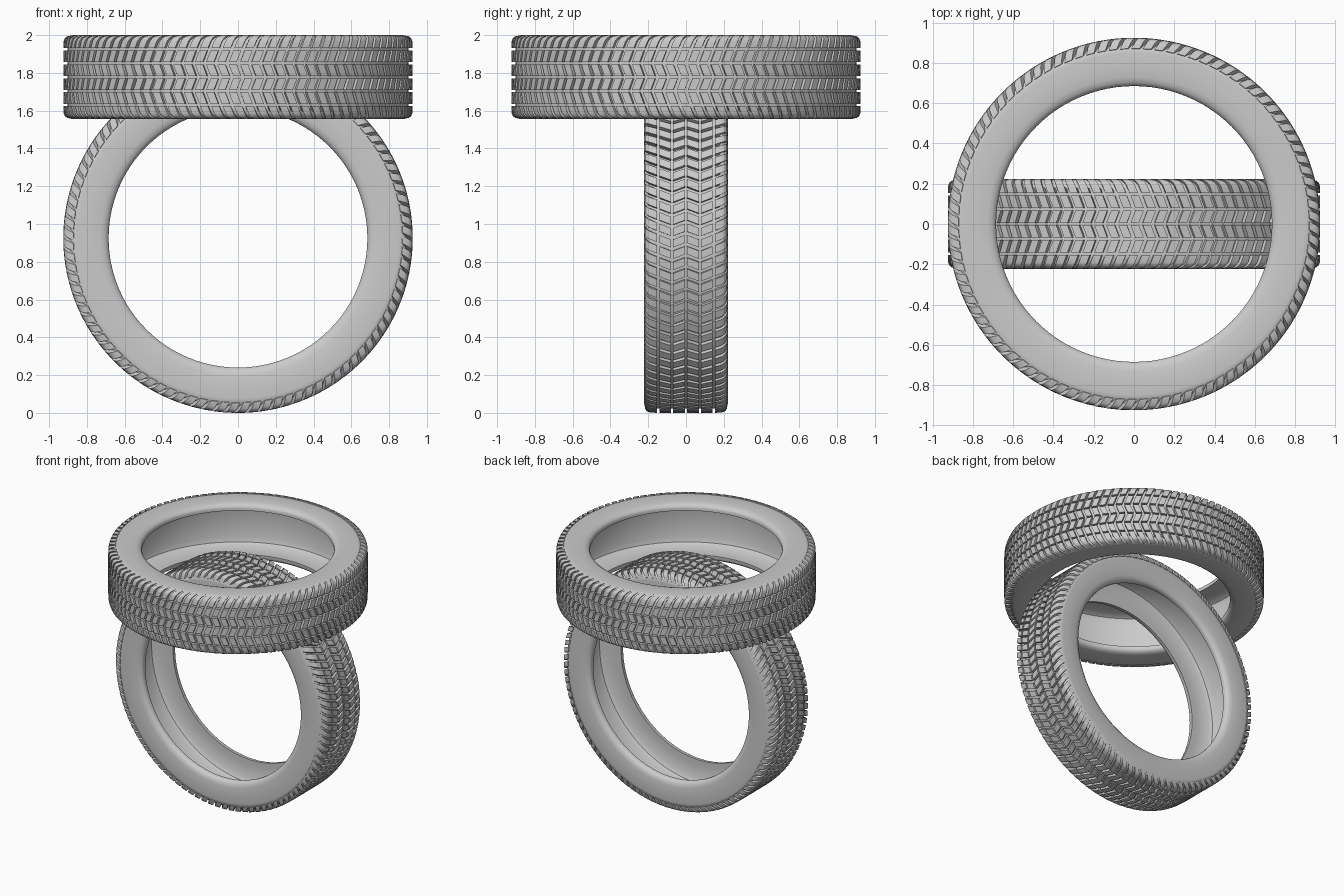
import bpy, bmesh, math

if "Cube" in bpy.data.objects:
    bpy.data.objects.remove(bpy.data.objects["Cube"])

RADIUS = 0.925       # outer tread radius
FLOOR = 0.902        # groove floor radius
HALF = 0.2225        # half of the tyre width
PITCHES = 96         # tread blocks around each tyre
GAP = 0.006          # half width of the grooves running around

rubber = bpy.data.materials.new("grey_rubber")
rubber.use_nodes = True
rubber.diffuse_color = (0.6, 0.6, 0.6, 1)
rubber.node_tree.nodes["Principled BSDF"].inputs["Base Color"].default_value = (0.6, 0.6, 0.6, 1)


def make_mesh(name, bm):
    bmesh.ops.recalc_face_normals(bm, faces=bm.faces)
    mesh = bpy.data.meshes.new(name)
    bm.to_mesh(mesh)
    bm.free()
    mesh.materials.append(rubber)
    return mesh


def polar(r, angle, z):
    return (r * math.cos(angle), r * math.sin(angle), z)


def carcass_mesh():
    """Hollow casing: a closed cross-section revolved around z."""
    half = [(FLOOR, 0), (FLOOR, 0.15), (0.9, 0.19), (0.887, 0.207), (0.872, 0.219),
            (0.85, 0.2215), (0.8, HALF), (0.73, 0.222), (0.705, 0.215), (0.69, 0.204),
            (0.685, 0.192), (0.685, 0.172), (0.72, 0.172), (0.83, 0.172), (0.86, 0.155),
            (0.872, 0.12), (0.872, 0)]
    profile = half + [(r, -z) for r, z in reversed(half[1:-1])]
    bm = bmesh.new()
    steps = PITCHES
    rings = [[bm.verts.new(polar(r, math.tau * i / steps, z)) for r, z in profile]
             for i in range(steps)]
    for i, ring in enumerate(rings):
        following = rings[(i + 1) % steps]
        for j in range(len(profile)):
            k = (j + 1) % len(profile)
            bm.faces.new((ring[j], following[j], following[k], ring[k]))
    return make_mesh("carcass", bm)


def slant(r, z):
    """Angular shift that gives the blocks their zigzag pattern."""
    z = abs(z)
    shift = 0.42 * abs(z - 0.0735)
    return shift + 0.5 * (RADIUS - r) * (z > 0.19)


def add_block(bm, section, start, end):
    caps = []
    for angle in (start, end):
        caps.append([bm.verts.new(polar(r, angle + slant(r, z), z)) for r, z in section])
    bm.faces.new(caps[0])
    bm.faces.new(list(reversed(caps[1])))
    for j in range(len(section)):
        k = (j + 1) % len(section)
        bm.faces.new((caps[0][k], caps[0][j], caps[1][j], caps[1][k]))


def tread_mesh():
    """Six rows of slanted blocks; the outer rows wrap over the shoulders."""
    low = FLOOR - 0.008
    sections = []
    for inner, outer in ((0, 0.0735), (0.0735, 0.147)):
        a, b = inner + GAP, outer - GAP
        sections.append([(low, a), (RADIUS, a), (RADIUS, b), (low, b)])
    sections.append([(low, 0.147 + GAP), (RADIUS, 0.147 + GAP), (0.923, 0.19), (0.917, 0.206),
                     (0.904, 0.216), (0.872, HALF), (0.862, 0.208), (0.885, 0.19)])
    bm = bmesh.new()
    pitch = math.tau / PITCHES
    for i in range(PITCHES):
        for section in sections:
            for side in (1, -1):
                add_block(bm, [(r, side * z) for r, z in section],
                          i * pitch + 0.01, (i + 1) * pitch - 0.01)
    return make_mesh("tread", bm)


# Two identical tyres: one upright, one lying across its top
parts = {"carcass": carcass_mesh(), "tread": tread_mesh()}
poses = {"upright": (RADIUS, math.pi / 2), "flat": (2 - HALF, 0)}
for pose, (height, tilt) in poses.items():
    for part, mesh in parts.items():
        obj = bpy.data.objects.new(f"{pose}_tyre_{part}", mesh)
        obj.location.z = height
        obj.rotation_euler.x = tilt
        bpy.context.collection.objects.link(obj)
        if pose == "upright":
            bpy.ops.object.select_all(action="DESELECT")
            obj.select_set(True)
            bpy.context.view_layer.objects.active = obj
            bpy.ops.object.shade_smooth_by_angle(angle=math.radians(35))
